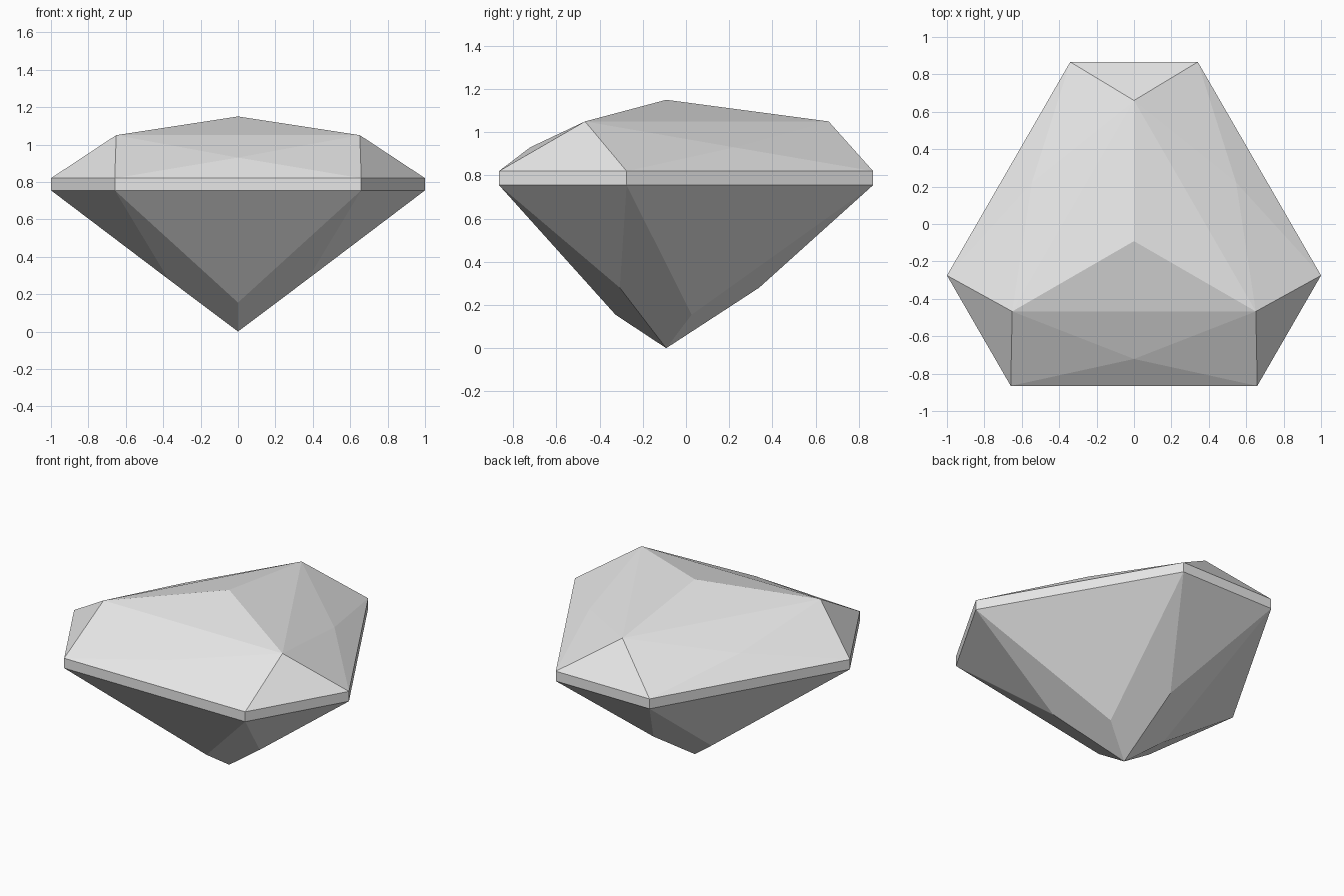
import bpy
import bmesh
from math import cos, sin, radians

cube = bpy.data.objects.get("Cube")
if cube:
    bpy.data.objects.remove(cube, do_unlink=True)

CENTRE_Y = -0.0915
GIRDLE_RADIUS = 1.0167
HALF_CORNER = 19.6  # half the angle covered by a clipped corner

stone = bpy.data.materials.new("pale grey stone")
stone.use_nodes = True
grey = (0.8, 0.8, 0.8, 1)
stone.diffuse_color = grey
stone.node_tree.nodes["Principled BSDF"].inputs["Base Color"].default_value = grey

bm = bmesh.new()


def point(radius, degrees, z):
    a = radians(degrees)
    return bm.verts.new((radius * cos(a), CENTRE_Y + radius * sin(a), z))


def ring(radius, z, offset=0):
    """Three points, one per corner direction, turned by an offset."""
    return [point(radius, 90 + 120 * i + offset, z) for i in range(3)]


# Crown, girdle and pavilion points
top = point(0, 0, 1.15)
tip = point(0, 0, 0)
crown_corner = ring(0.752, 1.05)
crown_side = ring(0.63, 0.93, 60)
upper_start = ring(GIRDLE_RADIUS, 0.82, -HALF_CORNER)
upper_end = ring(GIRDLE_RADIUS, 0.82, HALF_CORNER)
lower_start = ring(GIRDLE_RADIUS, 0.755, -HALF_CORNER)
lower_end = ring(GIRDLE_RADIUS, 0.755, HALF_CORNER)
pavilion_corner = ring(0.43, 0.28)
pavilion_side = ring(0.235, 0.155, 60)

# One third of the facets per turn
for i in range(3):
    j = (i + 1) % 3
    facets = [
        # crown: table, four long-side facets and the clipped corner
        (top, crown_corner[i], crown_corner[j]),
        (crown_side[i], crown_corner[j], crown_corner[i]),
        (crown_side[i], crown_corner[i], upper_end[i]),
        (crown_side[i], upper_end[i], upper_start[j]),
        (crown_side[i], upper_start[j], crown_corner[j]),
        (crown_corner[i], upper_start[i], upper_end[i]),
        # girdle band
        (upper_start[i], lower_start[i], lower_end[i], upper_end[i]),
        (upper_end[i], lower_end[i], lower_start[j], upper_start[j]),
        # pavilion: corner, long side and the two kites meeting at the tip
        (lower_end[i], lower_start[i], pavilion_corner[i]),
        (lower_start[j], lower_end[i], pavilion_side[i]),
        (lower_end[i], pavilion_corner[i], tip, pavilion_side[i]),
        (lower_start[j], pavilion_side[i], tip, pavilion_corner[j]),
    ]
    for facet in facets:
        bm.faces.new(facet)

bmesh.ops.recalc_face_normals(bm, faces=bm.faces[:])
mesh = bpy.data.meshes.new("cut_gem")
bm.to_mesh(mesh)
bm.free()
mesh.materials.append(stone)
gem = bpy.data.objects.new("cut_gem", mesh)
bpy.context.collection.objects.link(gem)
